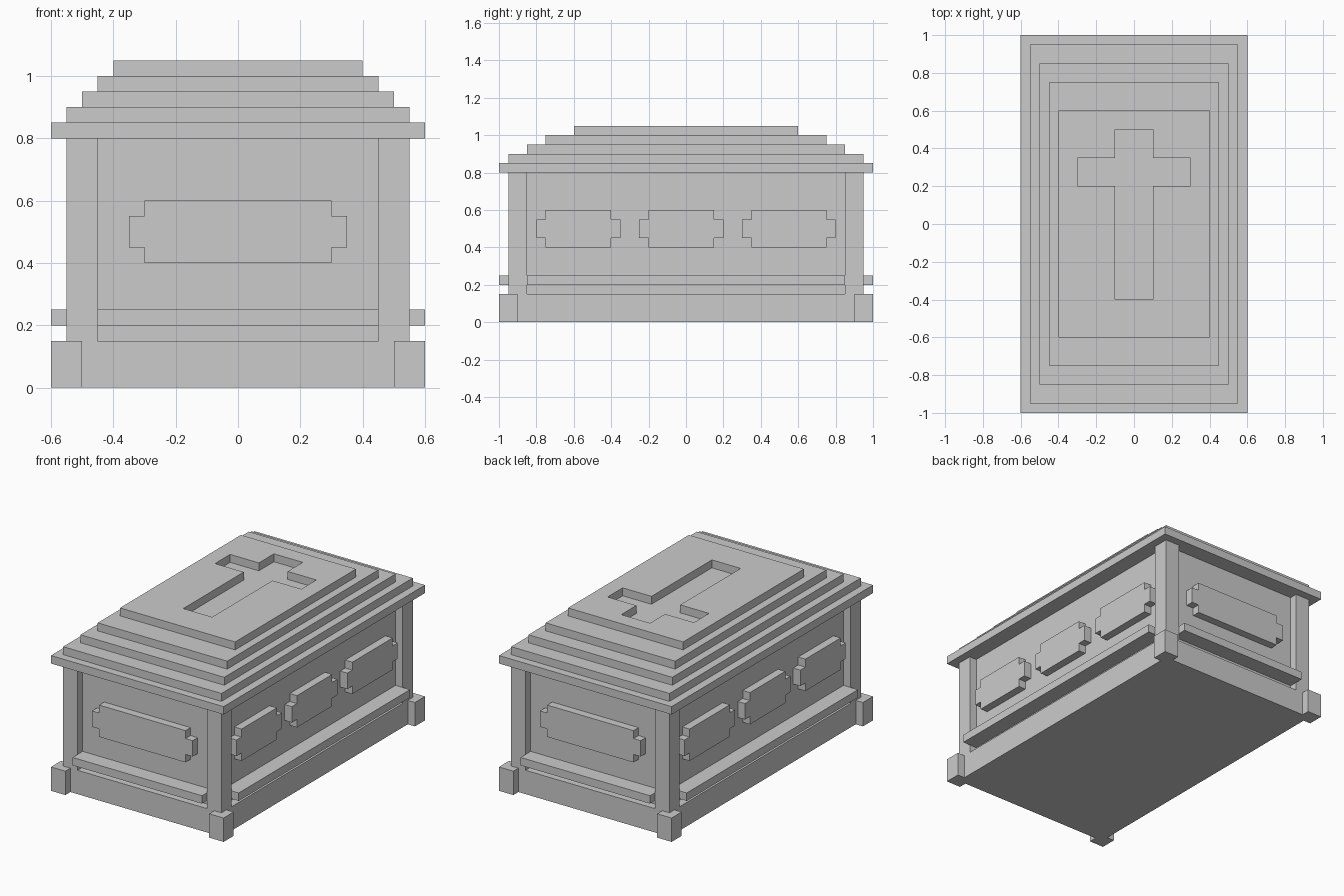
import bpy
import bmesh

if "Cube" in bpy.data.objects:
    bpy.data.objects.remove(bpy.data.objects["Cube"])


def finish(name, bm):
    bmesh.ops.recalc_face_normals(bm, faces=bm.faces)
    mesh = bpy.data.meshes.new(name)
    bm.to_mesh(mesh)
    bm.free()
    obj = bpy.data.objects.new(name, mesh)
    bpy.context.collection.objects.link(obj)
    return obj


def box(name, x, y, z):
    """Box from (min, max) ranges on each axis."""
    bm = bmesh.new()
    bmesh.ops.create_cube(bm, size=1)
    for v in bm.verts:
        v.co = [(r[0] + r[1]) / 2 + c * (r[1] - r[0]) for r, c in zip((x, y, z), v.co)]
    return finish(name, bm)


def prism(name, points, offset):
    """Extrude a closed outline of 3D points along an offset."""
    bm = bmesh.new()
    face = bm.faces.new([bm.verts.new(p) for p in points])
    ext = bmesh.ops.extrude_face_region(bm, geom=[face])
    moved = [g for g in ext["geom"] if isinstance(g, bmesh.types.BMVert)]
    bmesh.ops.translate(bm, verts=moved, vec=offset)
    return finish(name, bm)


def mirror(obj, x=False, y=False):
    mod = obj.modifiers.new("mirror", "MIRROR")
    mod.use_axis = (x, y, False)
    mod.use_clip = False
    mod.use_mirror_merge = False
    return obj


def plaque_outline(a, b):
    """Notched-corner plaque outline as (along, height) pairs."""
    n = 0.05
    return [(a, 0.45), (a + n, 0.45), (a + n, 0.4), (b - n, 0.4), (b - n, 0.45), (b, 0.45),
            (b, 0.55), (b - n, 0.55), (b - n, 0.6), (a + n, 0.6), (a + n, 0.55), (a, 0.55)]


# Body: plinth, recessed panel core, corner posts and feet
box("plinth", (-0.55, 0.55), (-0.95, 0.95), (0, 0.15))
box("panel_core", (-0.5, 0.5), (-0.9, 0.9), (0.15, 0.8))
mirror(box("corner_post", (0.45, 0.55), (0.85, 0.95), (0.15, 0.8)), x=True, y=True)
mirror(box("corner_foot", (0.5, 0.6), (0.9, 1.0), (0, 0.15)), x=True, y=True)

# Rails between the posts
mirror(box("end_rail", (-0.45, 0.45), (-1.0, -0.9), (0.2, 0.25)), y=True)
mirror(box("side_rail", (0.5, 0.6), (-0.85, 0.85), (0.2, 0.25)), x=True)

# Raised plaques on the panels
mirror(prism("end_plaque", [(s, -0.9, z) for s, z in plaque_outline(-0.35, 0.35)],
             (0, -0.05, 0)), y=True)
for i, (a, b) in enumerate([(-0.8, -0.35), (-0.25, 0.2), (0.3, 0.8)]):
    mirror(prism(f"side_plaque_{i + 1}", [(0.5, s, z) for s, z in plaque_outline(a, b)],
                 (0.05, 0, 0)), x=True)

# Stepped lid
for i, (hx, hy) in enumerate([(0.6, 1.0), (0.55, 0.95), (0.5, 0.85), (0.45, 0.75), (0.4, 0.6)]):
    z = 0.8 + 0.05 * i
    top = box(f"lid_step_{i + 1}", (-hx, hx), (-hy, hy), (z, z + 0.05))

# Cross cut through the top step
half = [(0.1, -0.4), (0.1, 0.2), (0.3, 0.2), (0.3, 0.35), (0.1, 0.35), (0.1, 0.5)]
outline = half + [(-x, y) for x, y in reversed(half)]
cutter = prism("cross_cutter", [(x, y, 0.97) for x, y in outline], (0, 0, 0.15))
cutter.hide_render = True
cutter.hide_set(True)
cut = top.modifiers.new("cross_cut", "BOOLEAN")
cut.operation = "DIFFERENCE"
cut.solver = "EXACT"
cut.object = cutter
